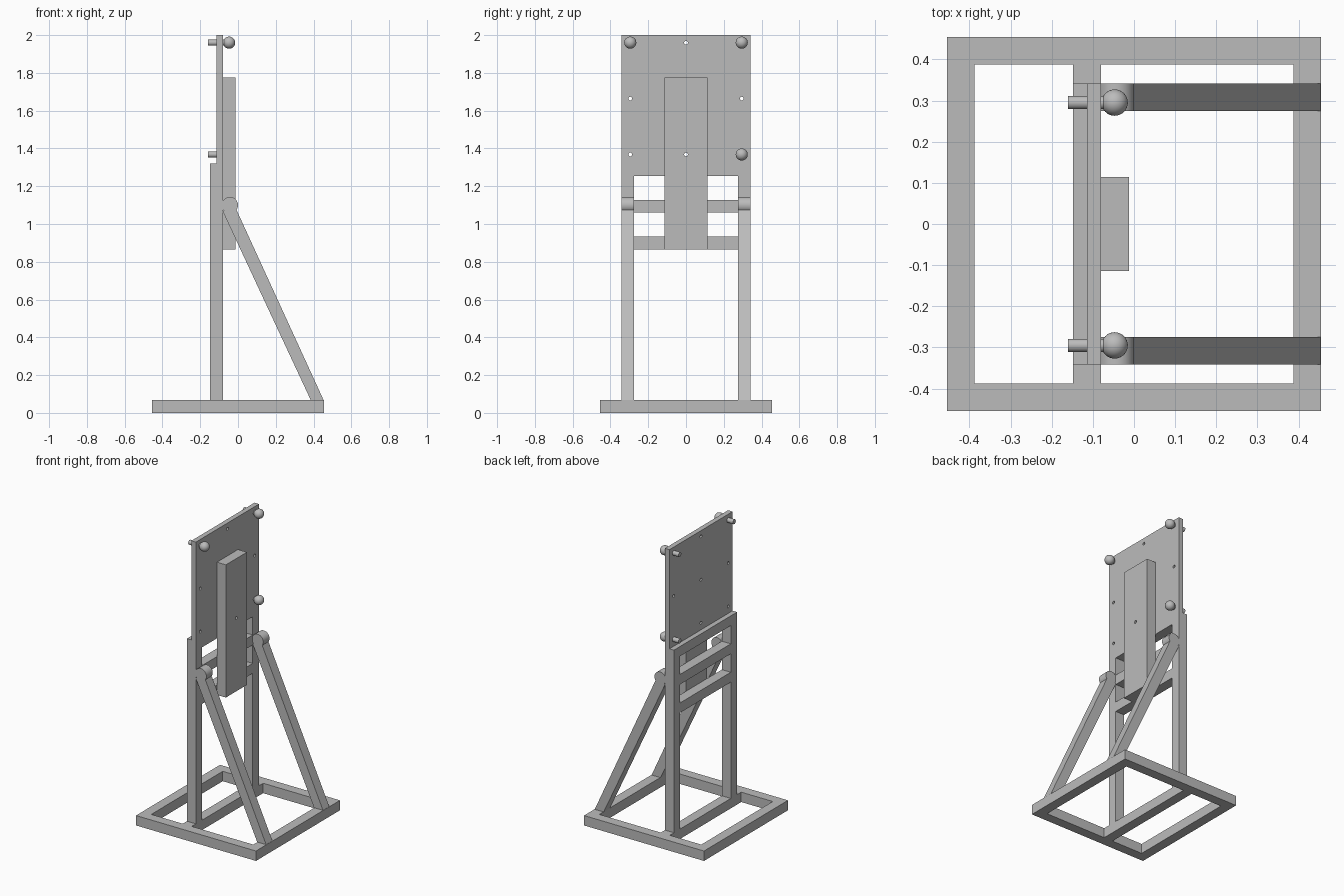
import bpy, bmesh
from math import pi
from mathutils import Matrix, Vector

cube = bpy.data.objects.get("Cube")
if cube:
    bpy.data.objects.remove(cube, do_unlink=True)

grey = bpy.data.materials.new("plain_grey")
grey.use_nodes = True
GREY = (0.5, 0.5, 0.5, 1)
grey.diffuse_color = GREY
grey.node_tree.nodes["Principled BSDF"].inputs["Base Color"].default_value = GREY


def finish(name, bm, smooth=False):
    mesh = bpy.data.meshes.new(name)
    bmesh.ops.recalc_face_normals(bm, faces=bm.faces)
    bm.to_mesh(mesh)
    bm.free()
    mesh.materials.append(grey)
    obj = bpy.data.objects.new(name, mesh)
    bpy.context.collection.objects.link(obj)
    if smooth:
        bpy.ops.object.select_all(action='DESELECT')
        obj.select_set(True)
        bpy.context.view_layer.objects.active = obj
        bpy.ops.object.shade_smooth_by_angle()
    return obj


def box(name, x, y, z):
    bm = bmesh.new()
    bmesh.ops.create_cube(bm, size=1)
    for v in bm.verts:
        for i, (lo, hi) in enumerate((x, y, z)):
            v.co[i] = hi if v.co[i] > 0 else lo
    return finish(name, bm)


def add_rod(bm, axis, centre, radius, length, sides=32):
    turn = Matrix.Rotation(pi / 2, 4, 'Y' if axis == 'x' else 'X')
    bmesh.ops.create_cone(bm, cap_ends=True, segments=sides, radius1=radius, radius2=radius,
                          depth=length, matrix=Matrix.Translation(centre) @ turn)


def drill(obj, cutter):
    mod = obj.modifiers.new("holes", 'BOOLEAN')
    mod.operation = 'DIFFERENCE'
    mod.solver = 'EXACT'
    mod.object = cutter


BAR = 0.068
HALF = 0.455                      # half size of the base
IN = HALF - BAR
BACK, FACE = -0.148, -0.08        # depth of the upright frame
MID = -0.114                      # back of the board
WIDE = 0.342                      # half width of the upright frame
SLIM = WIDE - BAR
LOW, RAIL_TOP = 1.253, 1.32

# Base frame
for side, s in (("front", -1), ("back", 1)):
    box("base_" + side, (-HALF, HALF), sorted((s * IN, s * HALF)), (0, BAR))
for side, s in (("right", -1), ("left", 1)):
    box("base_" + side, sorted((s * IN, s * HALF)), (-IN, IN), (0, BAR))
box("base_crossbar", (BACK, FACE), (-IN, IN), (0, BAR))

# Upright frame, with a rebate behind the board
for side, s in (("front", -1), ("back", 1)):
    span = sorted((s * SLIM, s * WIDE))
    box(side + "_post", (BACK, FACE), span, (BAR, LOW))
    # Slanted brace with a round hinge at its top
    bm = bmesh.new()
    profile = ((FACE, 1.065), (-0.045, 1.1), (-0.008, 1.075), (0.453, BAR), (0.385, BAR))
    face = bm.faces.new([bm.verts.new((x, span[0], z)) for x, z in profile])
    new = bmesh.ops.extrude_face_region(bm, geom=[face])["geom"]
    bmesh.ops.translate(bm, vec=Vector((0, BAR, 0)),
                        verts=[g for g in new if isinstance(g, bmesh.types.BMVert)])
    finish(side + "_brace", bm)
    bm = bmesh.new()
    add_rod(bm, 'y', (-0.043, (span[0] + span[1]) / 2, 1.1), 0.043, BAR)
    finish(side + "_hinge", bm, True)
box("top_rail", (BACK, MID), (-WIDE, WIDE), (LOW, RAIL_TOP))
box("middle_rail", (BACK, FACE), (-SLIM, SLIM), (1.06, 1.128))
box("lower_rail", (BACK, FACE), (-SLIM, SLIM), (0.865, 0.933))

# Board and the long block on its face
board = box("board", (MID, FACE), (-WIDE, WIDE), (LOW, 2))
block = box("long_block", (FACE, -0.012), (-0.114, 0.114), (0.865, 1.775))

# Peg holes in a square grid
COLS, ROWS = (-0.295, 0, 0.295), (1.368, 1.664, 1.96)
pegs = [(COLS[0], ROWS[2]), (COLS[2], ROWS[2]), (COLS[2], ROWS[0])]


def hole_cutter(name, spots, x, length):
    bm = bmesh.new()
    for y, z in spots:
        add_rod(bm, 'x', (x, y, z), 0.01, length, 16)
    obj = finish(name, bm)
    obj.hide_render = True
    obj.display_type = 'WIRE'
    obj.hide_set(True)
    return obj


spots = [(y, z) for y in COLS for z in ROWS if (y, z) not in pegs]
drill(board, hole_cutter("board_cutter", spots, -0.1, 0.06))
drill(block, hole_cutter("block_cutter", [(0, ROWS[0])], -0.05, 0.16))

# Pegs with ball knobs
for n, (y, z) in enumerate(pegs, 1):
    bm = bmesh.new()
    add_rod(bm, 'x', (-0.105, y, z), 0.016, 0.11)
    finish("peg_%d" % n, bm, True)
    bm = bmesh.new()
    bmesh.ops.create_uvsphere(bm, u_segments=32, v_segments=16, radius=0.032,
                              matrix=Matrix.Translation((-0.047, y, z)))
    finish("knob_%d" % n, bm, True)
